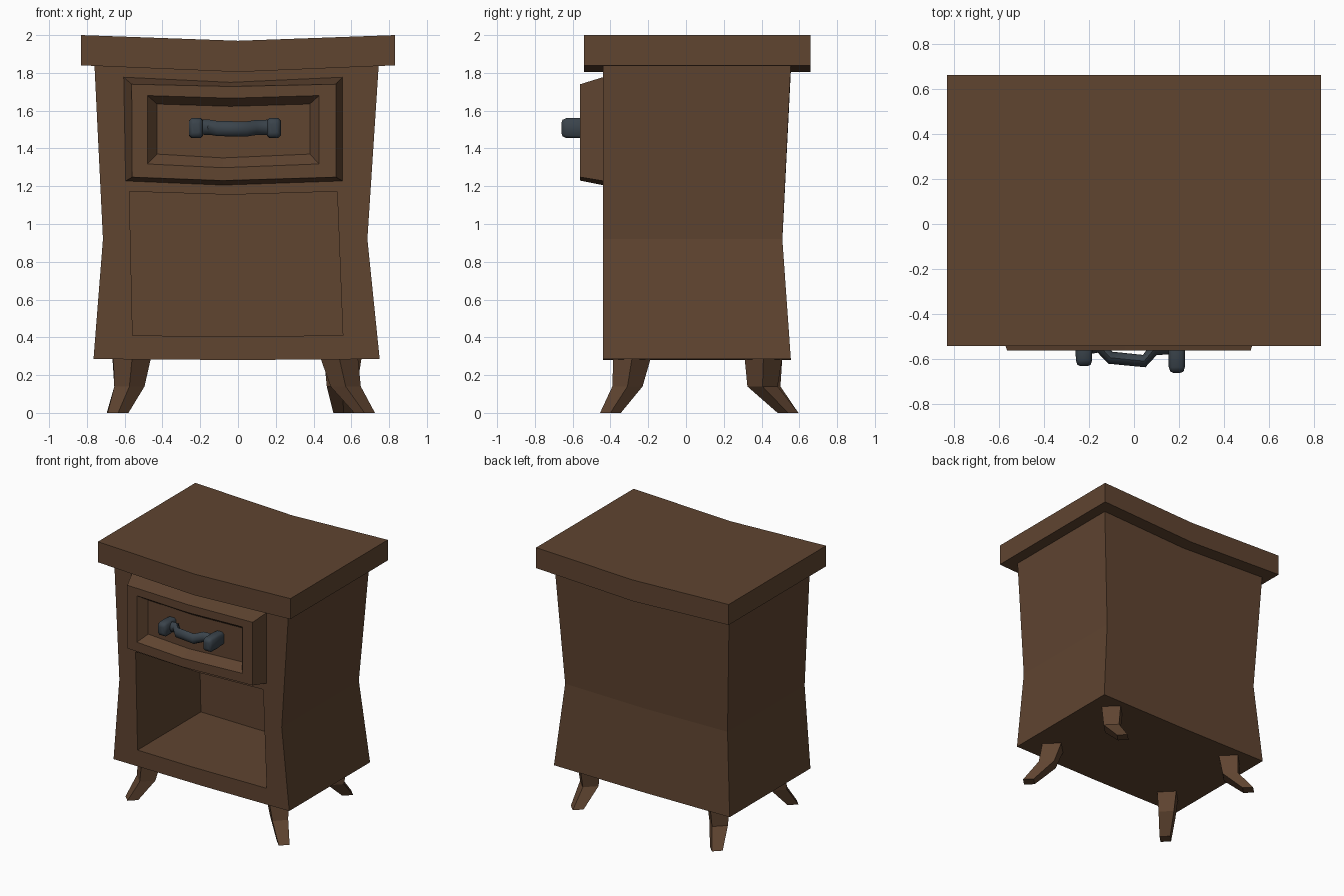
import bpy, bmesh, math
from mathutils import Vector

if "Cube" in bpy.data.objects:
    bpy.data.objects.remove(bpy.data.objects["Cube"])


def material(name, rgb):
    m = bpy.data.materials.new(name)
    m.diffuse_color = (*rgb, 1)
    m.use_nodes = True
    m.node_tree.nodes["Principled BSDF"].inputs["Base Color"].default_value = m.diffuse_color
    return m


wood = material("dark brown wood", (0.115, 0.058, 0.03))
iron = material("slate iron", (0.042, 0.056, 0.07))


def loft(name, loops, mat, smooth=False):
    """Closed skin over a series of equal-length point loops."""
    bm = bmesh.new()
    rings = [[bm.verts.new(p) for p in loop] for loop in loops]
    n = len(rings[0])
    for a, b in zip(rings, rings[1:]):
        for i in range(n):
            j = (i + 1) % n
            bm.faces.new((a[i], a[j], b[j], b[i]))
    bm.faces.new(rings[0])
    bm.faces.new(rings[-1])
    bmesh.ops.recalc_face_normals(bm, faces=bm.faces)
    me = bpy.data.meshes.new(name)
    bm.to_mesh(me)
    bm.free()
    me.materials.append(mat)
    ob = bpy.data.objects.new(name, me)
    bpy.context.collection.objects.link(ob)
    bpy.context.view_layer.objects.active = ob
    for o in bpy.context.selected_objects:
        o.select_set(False)
    ob.select_set(True)
    if smooth:
        bpy.ops.object.shade_smooth_by_angle(angle=math.radians(50))
    return ob


def slab(x0, x1, y0, y1, z, sag):
    """Horizontal loop, lowered along its middle line."""
    return [(x0, y0, z), (0, y0, z - sag), (x1, y0, z),
            (x1, y1, z), (0, y1, z - sag), (x0, y1, z)]


def panel(y, xl, xr, xlb, xrb, zt, zb, st=0.02, sb=0.02):
    """Upright loop facing front, top and bottom edges sagging in the middle."""
    return [(xl, y, zt), (-0.04, y, zt - st), (xr, y, zt),
            (xrb, y, zb), (-0.08, y, zb - sb), (xlb, y, zb)]


# Table top with a dipped middle
loft("table_top", [slab(-0.83, 0.83, -0.54, 0.66, 1.84, 0.035),
                   slab(-0.83, 0.83, -0.54, 0.66, 2.0, 0.03)], wood)

# Waisted cabinet body
body = loft("cabinet_body", [slab(-0.765, 0.75, -0.44, 0.555, 0.285, 0.005),
                             slab(-0.715, 0.685, -0.44, 0.51, 0.92, 0.01),
                             slab(-0.76, 0.745, -0.44, 0.555, 1.842, 0.035)], wood)

# Open shelf space cut into the front
cutter = loft("shelf_cutter",
              [panel(y, -0.575, 0.525, -0.558, 0.555, 1.172, 0.41, 0.017, 0.005)
               for y in (-0.6, 0.34)], wood)
cutter.hide_render = True
mod = body.modifiers.new("opening", 'BOOLEAN')
mod.operation = 'DIFFERENCE'
mod.solver = 'EXACT'
mod.object = cutter
bpy.context.view_layer.objects.active = body
bpy.ops.object.modifier_apply(modifier=mod.name)
bpy.data.objects.remove(cutter)

# Drawer front with bevelled rim and sunken panel
loft("drawer_front", [
    panel(-0.43, -0.605, 0.553, -0.595, 0.553, 1.777, 1.228, 0.027, 0.022),
    panel(-0.44, -0.605, 0.553, -0.595, 0.553, 1.777, 1.228, 0.027, 0.022),
    panel(-0.56, -0.563, 0.518, -0.56, 0.518, 1.74, 1.248, 0.012, 0.018),
    panel(-0.56, -0.48, 0.43, -0.48, 0.43, 1.68, 1.318, 0.014, 0.02),
    panel(-0.495, -0.428, 0.38, -0.428, 0.38, 1.635, 1.37, 0.012, 0.02)], wood)


# Drawer handle: two knobs and a bowed bar
def knob(name, x, tip):
    loops = []
    for y, s in ((-0.48, 0.9), (-0.56, 1.0), (tip + 0.025, 0.97), (tip + 0.006, 0.8), (tip, 0.45)):
        w, h, c = 0.037 * s, 0.054 * s, 0.014 * s
        loops.append([(x + a, y, 1.508 + b) for a, b in
                      ((-w, -h + c), (-w + c, -h), (w - c, -h), (w, -h + c),
                       (w, h - c), (w - c, h), (-w + c, h), (-w, h - c))])
    loft(name, loops, iron, True)


knob("left_handle_knob", -0.222, -0.63)
knob("right_handle_knob", 0.19, -0.66)

path = [Vector(p) for p in ((-0.21, -0.55, 1.513), (-0.15, -0.545, 1.512), (-0.105, -0.593, 1.505),
                            (0.045, -0.608, 1.503), (0.09, -0.555, 1.51), (0.18, -0.55, 1.513))]
bar = []
for i, p in enumerate(path):
    t = (path[min(i + 1, 5)] - path[max(i - 1, 0)]).normalized()
    side = Vector((-t.y, t.x, 0)).normalized()
    bar.append([p + side * 0.028 * math.cos(k * math.tau / 8)
                + Vector((0, 0, 0.04 * math.sin(k * math.tau / 8))) for k in range(8)])
loft("handle_bar", bar, iron, True)


# Splayed tapering legs
def leg(name, top, knee, foot):
    loops = []
    for (x, y), z, r in ((top, 0.295, 0.1), (knee, 0.14, 0.08), (foot, 0.0, 0.055)):
        loops.append([(x + r, y, z), (x, y + r, z), (x - r, y, z), (x, y - r, z)])
    loft(name, loops, wood)


leg("front_right_leg", (0.535, -0.285), (0.57, -0.31), (0.67, -0.40))
leg("front_left_leg", (-0.56, -0.285), (-0.575, -0.31), (-0.635, -0.40))
leg("back_right_leg", (0.555, 0.41), (0.55, 0.405), (0.56, 0.54))
leg("back_left_leg", (-0.565, 0.41), (-0.575, 0.42), (-0.64, 0.54))
